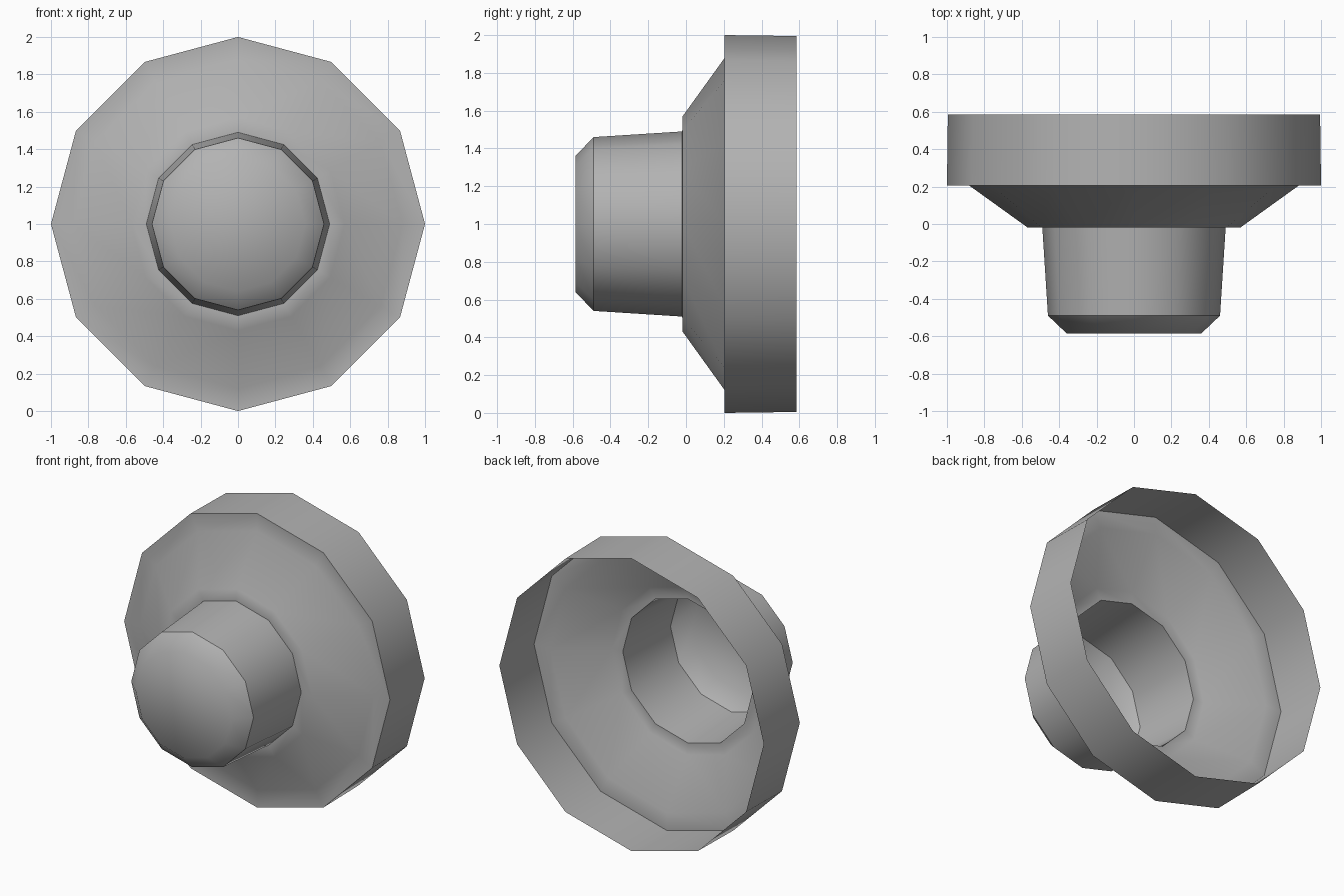
import bpy, bmesh
from math import sin, cos, pi

if "Cube" in bpy.data.objects:
    bpy.data.objects.remove(bpy.data.objects["Cube"])

SIDES = 12
# Profile from the closed front nose to the open back rim: (y, radius, crease ring)
PROFILE = [
    (-0.585, 0.36, False),  # front cap
    (-0.49, 0.46, True),    # nose chamfer
    (-0.02, 0.49, True),    # neck meets flare
    (-0.018, 0.57, False),  # flat step
    (0.205, 0.88, False),   # cone
    (0.205, 1.0, True),     # outer shoulder
    (0.585, 0.995, False),  # open rim
]

bm = bmesh.new()
rings = []
for y, r, _ in PROFILE:
    rings.append([bm.verts.new((r * cos(2 * pi * i / SIDES), y,
                                1 + r * sin(2 * pi * i / SIDES)))
                  for i in range(SIDES)])

# Front cap
bm.faces.new(rings[0])

# Thin shell walls between neighbouring rings
for a, b in zip(rings, rings[1:]):
    for i in range(SIDES):
        j = (i + 1) % SIDES
        bm.faces.new((a[j], a[i], b[i], b[j]))

# Smooth shading with creased rings
for f in bm.faces:
    f.smooth = True
for ring, (_, _, crease) in zip(rings, PROFILE):
    if crease:
        for i in range(SIDES):
            bm.edges.get((ring[i], ring[(i + 1) % SIDES])).smooth = False

# Outward normals: the cap must face the front
bmesh.ops.recalc_face_normals(bm, faces=bm.faces[:])
bm.faces.ensure_lookup_table()
if bm.faces[0].normal.y > 0:
    bmesh.ops.reverse_faces(bm, faces=bm.faces[:])

mesh = bpy.data.meshes.new("flared_cup")
bm.to_mesh(mesh)
bm.free()

# Dark grey surface
grey = bpy.data.materials.new("dark_grey")
grey.diffuse_color = (0.45, 0.45, 0.45, 1)
grey.use_nodes = True
grey.node_tree.nodes["Principled BSDF"].inputs["Base Color"].default_value = grey.diffuse_color
mesh.materials.append(grey)
bpy.context.collection.objects.link(bpy.data.objects.new("flared_cup", mesh))
